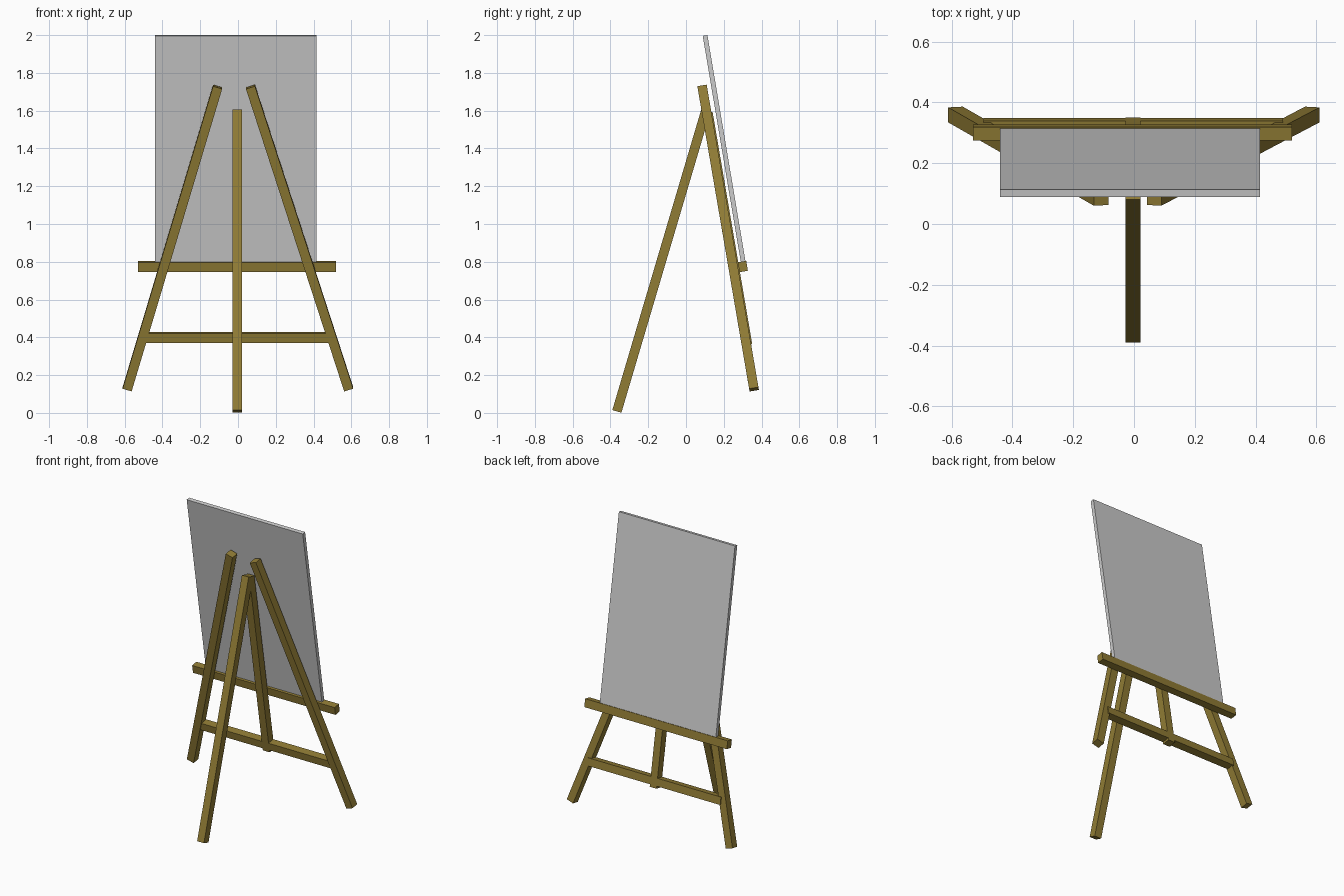
import bpy, bmesh
from mathutils import Matrix, Vector

if "Cube" in bpy.data.objects:
    bpy.data.objects.remove(bpy.data.objects["Cube"])

wood = bpy.data.materials.new("dark_wood")
wood.diffuse_color = (0.28, 0.20, 0.035, 1)
wood.use_nodes = True
wood.node_tree.nodes["Principled BSDF"].inputs["Base Color"].default_value = wood.diffuse_color

FACE = (0, 1, 0.17)   # direction the leaning display plane faces


def beam(name, start, end, width, depth, facing=FACE, mat=wood):
    """Square-ended bar from start to end; depth is measured along facing."""
    a, b = Vector(start), Vector(end)
    z = (b - a).normalized()
    y = Vector(facing)
    y = (y - z * y.dot(z)).normalized()
    x = y.cross(z)
    rot = Matrix((x, y, z)).transposed().to_4x4()
    size = Matrix.Diagonal((width, depth, (b - a).length, 1))
    bm = bmesh.new()
    bmesh.ops.create_cube(bm, size=1, matrix=rot @ size)
    mesh = bpy.data.meshes.new(name)
    bm.to_mesh(mesh)
    bm.free()
    obj = bpy.data.objects.new(name, mesh)
    obj.location = (a + b) / 2
    if mat:
        mesh.materials.append(mat)
    bpy.context.collection.objects.link(obj)
    return obj


# Splayed legs in the leaning plane
for side, top_x, foot_x in (("left", -0.108, -0.587), ("right", 0.066, 0.586)):
    beam(f"{side}_leg", (foot_x, 0.36, 0.125), (top_x, 0.086, 1.726), 0.05, 0.05)

# Prop leg on the other side
beam("prop_leg", (-0.003, -0.366, 0.008), (-0.003, 0.105, 1.60), 0.05, 0.05, (0, 1, -0.3))

# Middle upright in the leaning plane
beam("middle_upright", (-0.003, 0.326, 0.36), (-0.003, 0.116, 1.59), 0.05, 0.05)

# Horizontal rails: lower crossbar and canvas ledge
beam("crossbar", (-0.495, 0.319, 0.40), (0.49, 0.319, 0.40), 0.05, 0.05)
beam("ledge", (-0.53, 0.301, 0.775), (0.52, 0.301, 0.775), 0.053, 0.045)

# Canvas board resting on the ledge
beam("canvas", (-0.0125, 0.303, 0.798), (-0.0125, 0.101, 1.998), 0.855, 0.025, mat=None)
